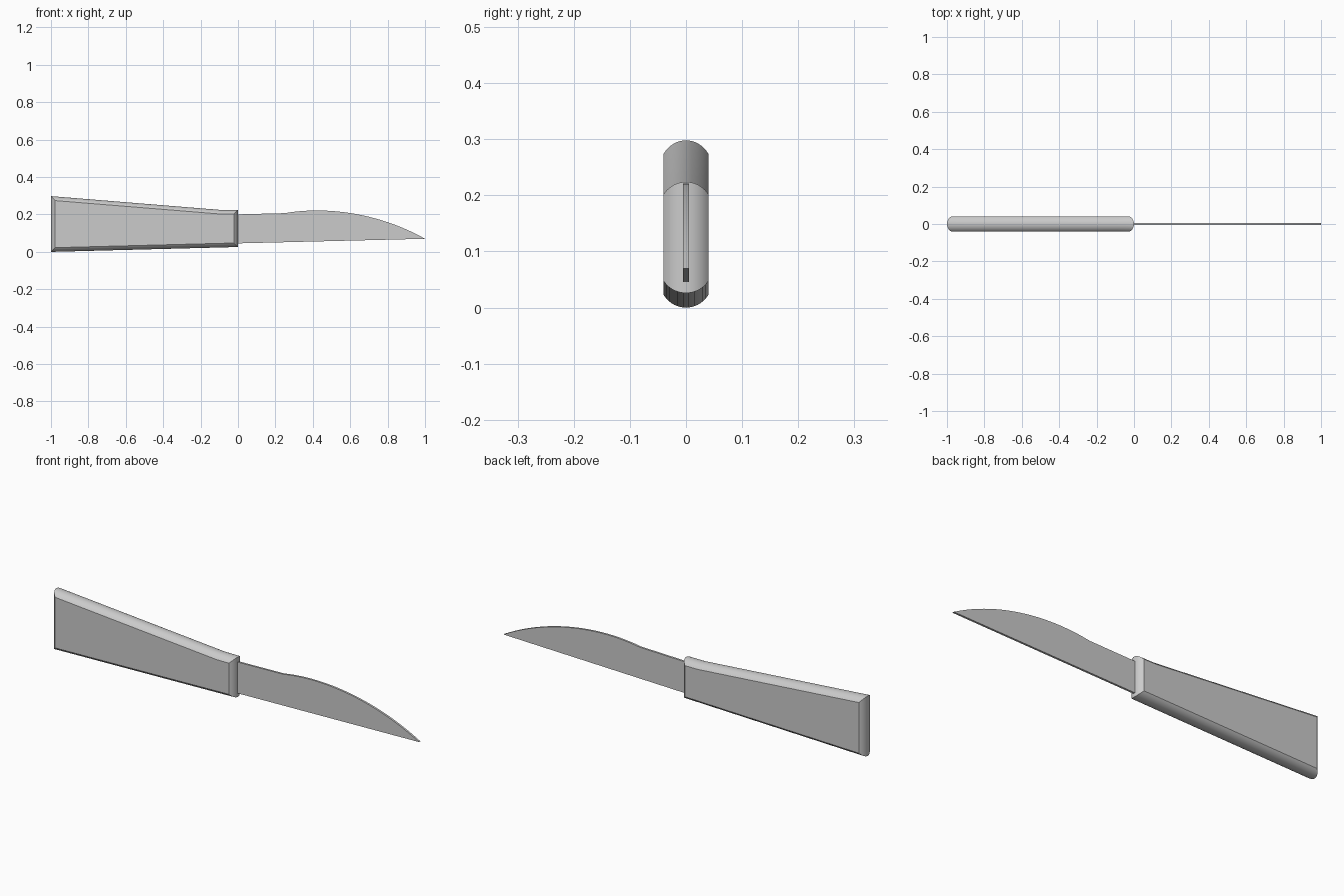
import bpy, bmesh, math
from mathutils import Vector
from mathutils.geometry import interpolate_bezier

cube = bpy.data.objects.get("Cube")
if cube:
    bpy.data.objects.remove(cube, do_unlink=True)

grey = bpy.data.materials.new("plain grey")
grey.use_nodes = True
colour = (0.6, 0.6, 0.6, 1)
grey.diffuse_color = colour
grey.node_tree.nodes["Principled BSDF"].inputs["Base Color"].default_value = colour


def inset(outline, depth):
    """Move every edge of a counter-clockwise outline inward by depth."""
    result = []
    for i, p in enumerate(outline):
        a = (p - outline[i - 1]).normalized()
        b = (outline[(i + 1) % len(outline)] - p).normalized()
        na, nb = Vector((-a.y, a.x)), Vector((-b.y, b.x))
        result.append(p + (na + nb) * depth / (1 + na.dot(nb)))
    return result


def loft(name, layers):
    """Bridge (y, outline) layers into a closed solid."""
    bm = bmesh.new()
    rings = [[bm.verts.new((p.x, y, p.y)) for p in pts] for y, pts in layers]
    for r, s in zip(rings, rings[1:]):
        for i in range(len(r)):
            j = (i + 1) % len(r)
            bm.faces.new((r[i], r[j], s[j], s[i]))
    bm.faces.new(rings[0])
    bm.faces.new(rings[-1])
    bmesh.ops.recalc_face_normals(bm, faces=bm.faces)
    mesh = bpy.data.meshes.new(name)
    bm.to_mesh(mesh)
    bm.free()
    mesh.materials.append(grey)
    obj = bpy.data.objects.new(name, mesh)
    bpy.context.collection.objects.link(obj)
    bpy.ops.object.select_all(action="DESELECT")
    obj.select_set(True)
    bpy.context.view_layer.objects.active = obj
    bpy.ops.object.shade_smooth_by_angle(angle=math.radians(25))


# Handle: tapered outline whose rim is rounded across the thickness
handle = [Vector(p) for p in ((-1, 0), (0, 0.026), (0, 0.224), (-0.09, 0.224), (-1, 0.298))]
half, rise, steps = 0.04, 0.022, 16
radius = (half ** 2 + rise ** 2) / (2 * rise)
layers = []
for k in range(steps + 1):
    y = half * (2 * k / steps - 1)
    layers.append((y, inset(handle, radius - math.sqrt(radius ** 2 - y ** 2))))
loft("handle", layers)

# Blade: thin plate with a straight edge and a curved spine
spine = interpolate_bezier(Vector((0.25, 0.207)), Vector((0.47, 0.245)),
                           Vector((0.75, 0.21)), Vector((1, 0.07)), 24)
blade = [Vector((-0.02, 0.045))] + [Vector(p[:2]) for p in reversed(spine)]
blade.append(Vector((-0.02, 0.2)))
loft("blade", [(-0.005, blade), (0.005, blade)])
